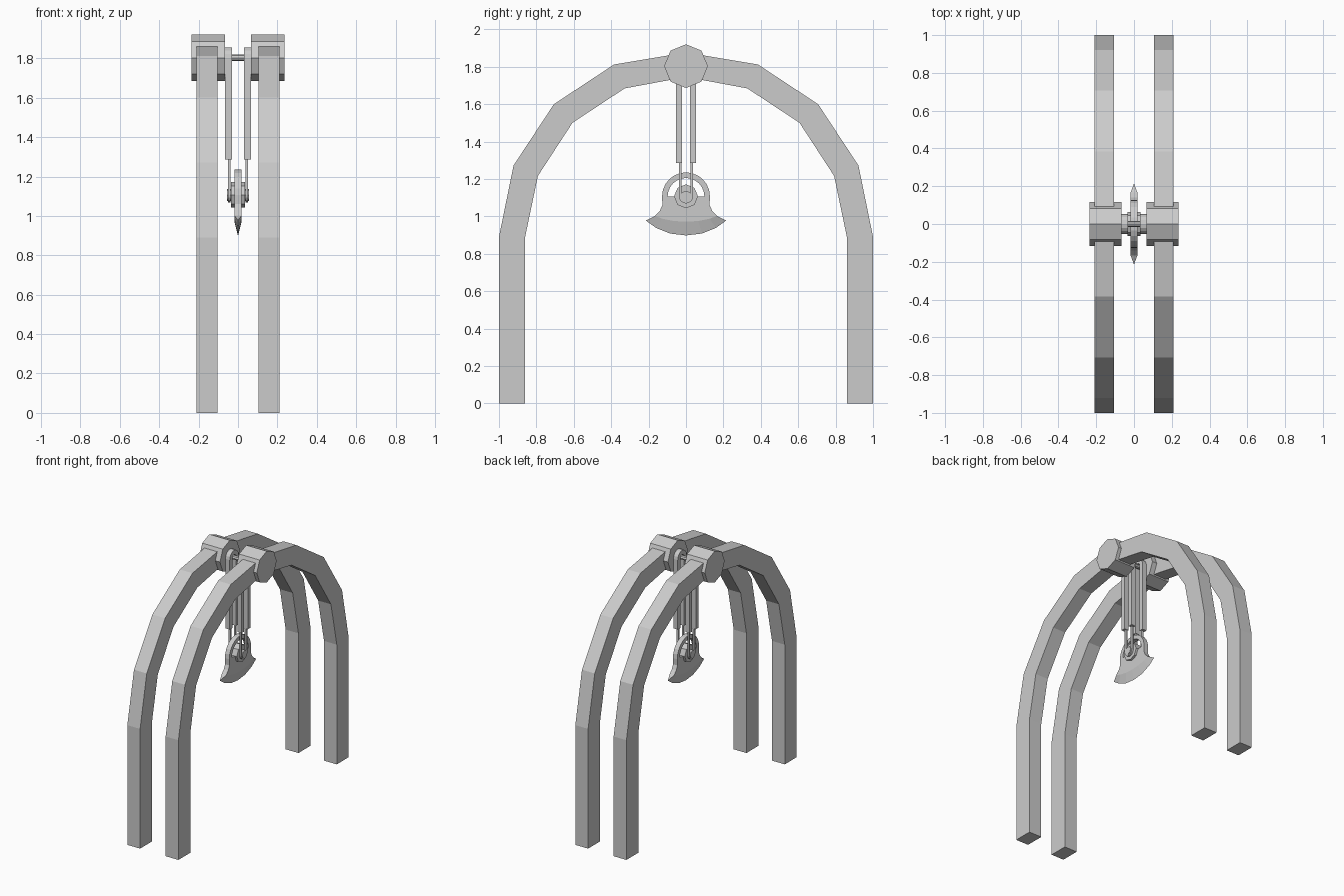
import bpy, bmesh
from math import sin, cos, pi

if "Cube" in bpy.data.objects:
    bpy.data.objects.remove(bpy.data.objects["Cube"])


def finish(name, bm):
    bmesh.ops.recalc_face_normals(bm, faces=bm.faces)
    me = bpy.data.meshes.new(name)
    bm.to_mesh(me)
    bm.free()
    ob = bpy.data.objects.new(name, me)
    bpy.context.collection.objects.link(ob)
    return ob


def prism(name, outline, x0, x1):
    """Extrude a (y, z) outline along x."""
    bm = bmesh.new()
    a = [bm.verts.new((x0, y, z)) for y, z in outline]
    b = [bm.verts.new((x1, y, z)) for y, z in outline]
    bm.faces.new(a)
    bm.faces.new(b)
    for i in range(len(a)):
        j = (i + 1) % len(a)
        bm.faces.new((a[i], a[j], b[j], b[i]))
    return finish(name, bm)


def arc(r, zc, n, a0=0.0, a1=pi):
    return [(r * cos(a0 + (a1 - a0) * i / n), zc + r * sin(a0 + (a1 - a0) * i / n))
            for i in range(n + 1)]


def octagon(r, zc):
    return arc(r, zc, 8, 0, 2 * pi)[:-1]


def u_band(ro, ri, zc, z_end, up):
    """U-shaped outline: half ring at zc with two legs reaching z_end."""
    s = pi if up else -pi
    return ([(ro, z_end)] + arc(ro, zc, 8, 0, s) + [(-ro, z_end), (-ri, z_end)]
            + arc(ri, zc, 8, s, 0) + [(ri, z_end)])


def mirrored(half):
    """Right half ending on y = 0, completed on the left."""
    return half + [(-y, z) for y, z in half[-2::-1]]


TOP, LOW = 1.803, 1.107   # heights of upper and lower axles

# Frame arches
outer = mirrored([(1, 0), (1, .89), (.922, 1.272), (.706, 1.6), (.384, 1.812), (0, 1.876)])
inner = mirrored([(.86, 0), (.86, .89), (.792, 1.216), (.607, 1.5), (.328, 1.684), (0, 1.745)])
for side, s in (("left", -1), ("right", 1)):
    prism("frame_arch_" + side, outer + inner[::-1], s * .105, s * .21)
    # Octagonal bearing, hanger strap and thin lower rod
    prism("bearing_" + side, octagon(.117, TOP), s * .067, s * .236)
    prism("hanger_strap_" + side, u_band(.053, .021, TOP, 1.286, True), s * .031, s * .066)
    prism("hanger_rod_" + side, u_band(.038, .024, LOW, 1.30, False), s * .037, s * .051)

# Axles and blade hub
prism("upper_axle", octagon(.016, TOP), -.08, .08)
prism("lower_axle", octagon(.03, LOW), -.056, .056)
prism("blade_hub", octagon(.064, LOW), -.035, .035)

# Blade: ring handle, then body tapering to a sharp curved edge
T = .018
prism("blade_ring", arc(.128, LOW, 12) + arc(.098, LOW, 12, pi, 0), -T, T)

neck = [(.128, LOW), (.126, 1.06), (.14, 1.03), (.166, 1.002)]
flat = mirrored([(.166, 1.002), (.125, .987), (.065, .975), (0, .971)])
edge = mirrored([(.214, .977), (.16, .938), (.085, .908), (0, .898)])
bm = bmesh.new()
rim = [bm.verts.new((0, y, z)) for y, z in edge]
contour = neck[:-1] + flat + [(-y, z) for y, z in neck[-2::-1]]
k, n, m = len(neck) - 1, len(contour), len(flat)
faces = [[bm.verts.new((x, y, z)) for y, z in contour] for x in (-T, T)]
for f in faces:
    bm.faces.new(f)
    for i in range(m - 1):
        bm.faces.new((f[k + i], f[k + i + 1], rim[i + 1], rim[i]))
a, b = faces
for i in range(n):
    j = (i + 1) % n
    if i < k or i >= k + m - 1:
        bm.faces.new((a[i], a[j], b[j], b[i]))
bm.faces.new((a[k], rim[0], b[k]))
bm.faces.new((a[k + m - 1], rim[-1], b[k + m - 1]))
finish("blade_body", bm)
